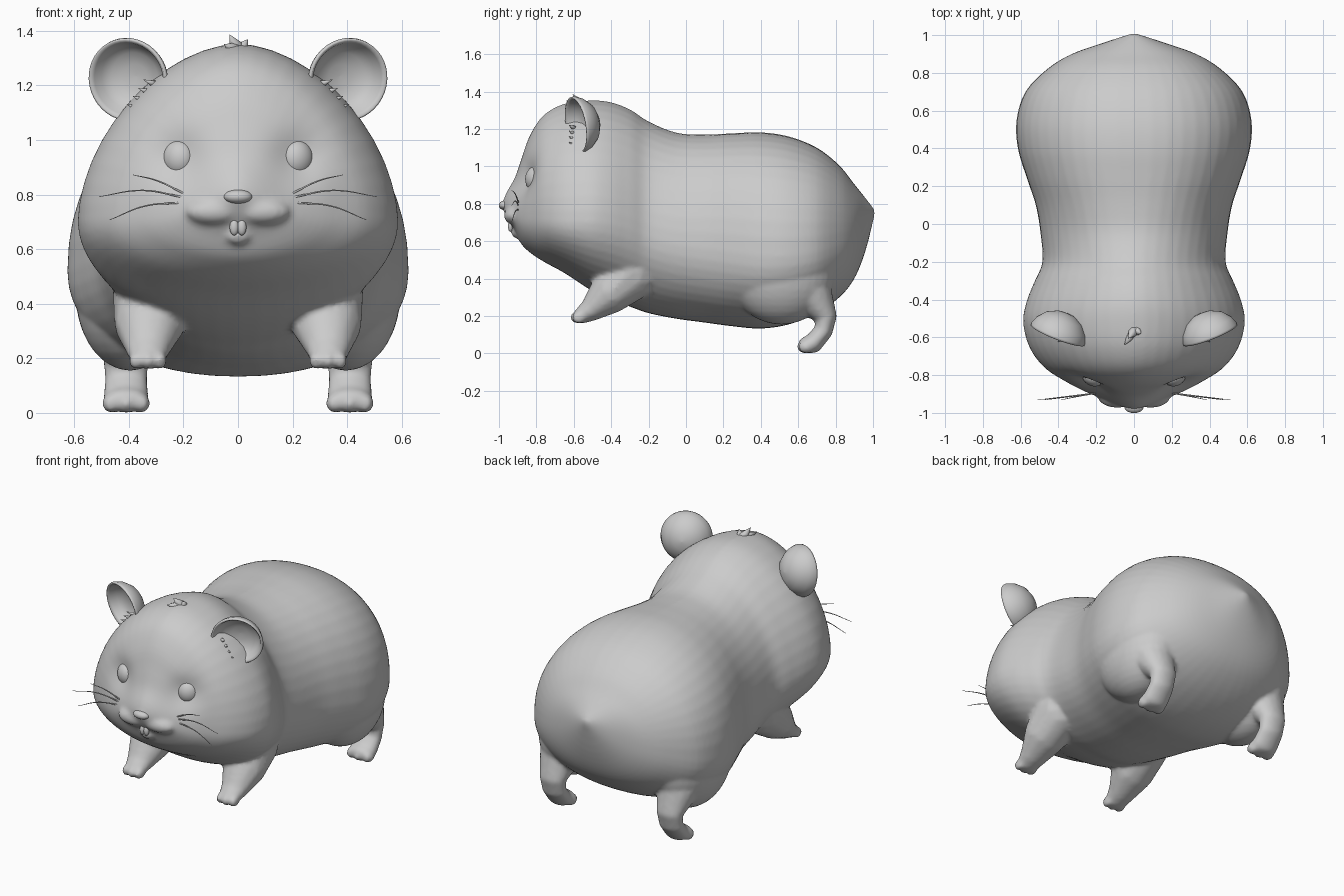
import bpy, bmesh, math
from mathutils import Matrix, Vector

if "Cube" in bpy.data.objects:
    bpy.data.objects.remove(bpy.data.objects["Cube"])


def loft(bm, rings, caps=True):
    """Skin a list of closed point rings."""
    loops = [[bm.verts.new(p) for p in ring] for ring in rings]
    n = len(loops[0])
    for a, b in zip(loops, loops[1:]):
        for j in range(n):
            bm.faces.new((a[j], a[(j + 1) % n], b[(j + 1) % n], b[j]))
    if caps:
        bm.faces.new(loops[0][::-1])
        bm.faces.new(loops[-1])


def blob(bm, c, r, seg=16, turn=0):
    """Ellipsoid with centre c, radii r and turn about z."""
    m = Matrix.Translation(c) @ Matrix.Rotation(turn, 4, 'Z') @ Matrix.Diagonal((*r, 1))
    rows = seg // 2
    rings = []
    for i in range(rows + 1):
        a = math.pi * min(max(i / rows, .004), .996)
        rings.append([m @ Vector((math.sin(a) * math.cos(2 * math.pi * j / seg),
                                  math.sin(a) * math.sin(2 * math.pi * j / seg),
                                  -math.cos(a))) for j in range(seg)])
    loft(bm, rings)


def limb(bm, pts, sx, steps=6):
    """Tapered limb: chain of blobs along (x, y, z, x radius, radius)."""
    for a, b in zip(pts, pts[1:]):
        for k in range(steps):
            t = k / (steps - 1)
            x, y, z, rx, r = [p + (q - p) * t for p, q in zip(a, b)]
            blob(bm, (x * sx, y, z), (rx, r, r))


def spike(bm, a, b, r):
    """Pointed hair lock from a to b."""
    a, b = Vector(a), Vector(b)
    rot = (b - a).to_track_quat('Z', 'Y')
    loft(bm, [[p + rot @ Vector((w * math.cos(j * math.pi / 4), w * math.sin(j * math.pi / 4), 0))
               for j in range(8)] for p, w in ((a, r), ((a + b) / 2, r * .6), (b, .001))])


def make(name, bm):
    bmesh.ops.recalc_face_normals(bm, faces=bm.faces)
    me = bpy.data.meshes.new(name)
    bm.to_mesh(me)
    bm.free()
    for p in me.polygons:
        p.use_smooth = True
    ob = bpy.data.objects.new(name, me)
    bpy.context.collection.objects.link(ob)
    return ob


def catmull(a, b, c, d, t):
    return [0.5 * (2 * q + (r - p) * t + (2 * p - 5 * q + 4 * r - s) * t * t
                   + (3 * q - p - 3 * r + s) * t ** 3) for p, q, r, s in zip(a, b, c, d)]


# Body and head: sections along y (y, bottom, widest height, top, half width)
rows = [
    (-.985, .785, .79, .795, .005), (-.96, .73, .775, .86, .085),
    (-.915, .655, .735, .94, .195), (-.88, .585, .72, 1.04, .275),
    (-.835, .54, .715, 1.165, .36), (-.76, .49, .71, 1.275, .475),
    (-.65, .43, .70, 1.335, .555), (-.52, .345, .70, 1.352, .587),
    (-.41, .29, .69, 1.345, .569), (-.30, .25, .66, 1.305, .525),
    (-.20, .215, .62, 1.24, .485), (-.05, .185, .58, 1.18, .495),
    (.10, .165, .56, 1.17, .52), (.25, .145, .54, 1.177, .57),
    (.40, .133, .52, 1.182, .615), (.55, .155, .52, 1.16, .622),
    (.70, .215, .54, 1.10, .575), (.82, .30, .58, 1.005, .46),
    (.90, .40, .62, .905, .33), (.96, .55, .68, .83, .16), (1.01, .75, .757, .765, .006)]
N, rings = 48, []
for i in range(len(rows) - 1):
    q = [rows[max(0, min(len(rows) - 1, i + k))] for k in (-1, 0, 1, 2)]
    last = i == len(rows) - 2
    for k in range(4 + last):
        y, zb, zc, zt, w = catmull(*q, k / 4)
        t = min(max((y + .4) / .7, 0), 1)
        t = t * t * (3 - 2 * t)
        ring = []
        for j in range(N):
            c, s = math.cos(2 * math.pi * j / N), math.sin(2 * math.pi * j / N)
            h = (zt - zc) if s > 0 else (zc - zb)
            e = (1.13 if s > 0 else 1) * (1 - t) + .92 * t
            ring.append((w * math.copysign(abs(c) ** e, c), y,
                         zc + h * math.copysign(abs(s) ** e, s)))
        rings.append(ring)
bm = bmesh.new()
loft(bm, rings)

# Haunches, legs, toes, muzzle pads and lower lip, fused into the body
for sx in (1, -1):
    blob(bm, (.395 * sx, .51, .435), (.2, .285, .28), 36)
    limb(bm, [(.32, -.30, .44, .14, .16), (.325, -.40, .33, .13, .115),
              (.33, -.50, .24, .085, .065), (.33, -.555, .205, .068, .045)], sx)
    limb(bm, [(.41, .66, .33, .13, .12), (.41, .75, .20, .085, .057),
              (.41, .735, .12, .08, .05), (.41, .68, .054, .085, .052),
              (.41, .645, .046, .085, .045)], sx)
    blob(bm, (.088 * sx, -.912, .738), (.105, .062, .052), 28)
    for k in (-1, 0, 1):
        blob(bm, ((.33 + .044 * k) * sx, -.572 - .008 * (k == 0), .192), (.026, .04, .033))
        blob(bm, ((.41 + .056 * k) * sx, .643 - .008 * (k == 0), .035), (.032, .042, .036))
blob(bm, (0, -.898, .648), (.05, .04, .032))
blob(bm, (0, -.94, .795), (.06, .045, .04))
src = make("body_source", bm)
mod = src.modifiers.new("fuse", 'REMESH')
mod.mode = 'VOXEL'
mod.voxel_size = 0.013
mod = src.modifiers.new("soften", 'SMOOTH')
mod.factor, mod.iterations = 0.5, 4
dg = bpy.context.evaluated_depsgraph_get()
bm = bmesh.new()
bm.from_mesh(src.evaluated_get(dg).data)
bpy.data.objects.remove(src)
# Eye sockets
for v in bm.verts:
    if v.co.y < -.6:
        d2 = (abs(v.co.x) - .22) ** 2 + (v.co.z - .935) ** 2
        v.co.y += .04 * math.exp(-d2 / .009)
make("body", bm)

# Eyes
bm = bmesh.new()
for sx in (1, -1):
    blob(bm, (.217 * sx, -.805, .932), (.062, .052, .068), 32, .55 * sx)
make("eyes", bm)

# Nose and teeth
bm = bmesh.new()
blob(bm, (0, -.967, .792), (.052, .034, .026), 28)
make("nose", bm)
bm = bmesh.new()
for sx in (1, -1):
    blob(bm, (.014 * sx, -.938, .68), (.017, .014, .03))
make("teeth", bm)

# Ears: turned cups facing forward, leaning over at the top
profile = [(.001, -.115), (.05, -.108), (.1, -.083), (.138, -.04), (.154, 0), (.153, .012),
           (.146, .014), (.135, 0), (.12, -.035), (.09, -.06), (.045, -.073), (.001, -.076)]
bm = bmesh.new()
for sx in (1, -1):
    f = Vector((.36 * sx, -.93, -.16)).normalized()
    u = Vector((0, 0, 1))
    u = (u - f * u.dot(f)).normalized()
    s = f.cross(u)
    c = Vector((.4 * sx, -.577, 1.222))
    M = 40
    loft(bm, [[c + f * d + (s * math.cos(2 * math.pi * j / M)
                            + u * math.sin(2 * math.pi * j / M)) * r for j in range(M)]
              for r, d in profile])
make("ears", bm)

# Hair locks on the crown and inside the ears
bm = bmesh.new()
for b in ((-.03, -.605, 1.385), (.035, -.58, 1.368), (-.05, -.64, 1.35)):
    spike(bm, (.005, -.56, 1.32), b, .035)
for sx in (1, -1):
    for k in range(4):
        z = 1.11 + .03 * k
        x = .385 - .02 * k
        spike(bm, ((x - .03) * sx, -.59, z), ((x + .02) * sx, -.625, z + .02), .016)
make("hair_tufts", bm)

# Whiskers: (start x, z), (middle), (tip)
for sx, side in ((1, "right"), (-1, "left")):
    cu = bpy.data.curves.new("whiskers_" + side, 'CURVE')
    cu.dimensions = '3D'
    cu.bevel_depth = .003
    cu.bevel_resolution = 1
    for pts in (((.2, .805), (.30, .852), (.385, .872)), ((.2, .79), (.35, .815), (.51, .792)),
                ((.2, .77), (.34, .758), (.47, .707))):
        sp = cu.splines.new('BEZIER')
        sp.bezier_points.add(2)
        for i, (bp, (x, z)) in enumerate(zip(sp.bezier_points, pts)):
            bp.co = (x * sx, -.895 - .018 * i, z)
            bp.handle_left_type = bp.handle_right_type = 'AUTO'
            bp.radius = (1.3, 1, .4)[i]
    bpy.context.collection.objects.link(bpy.data.objects.new("whiskers_" + side, cu))
